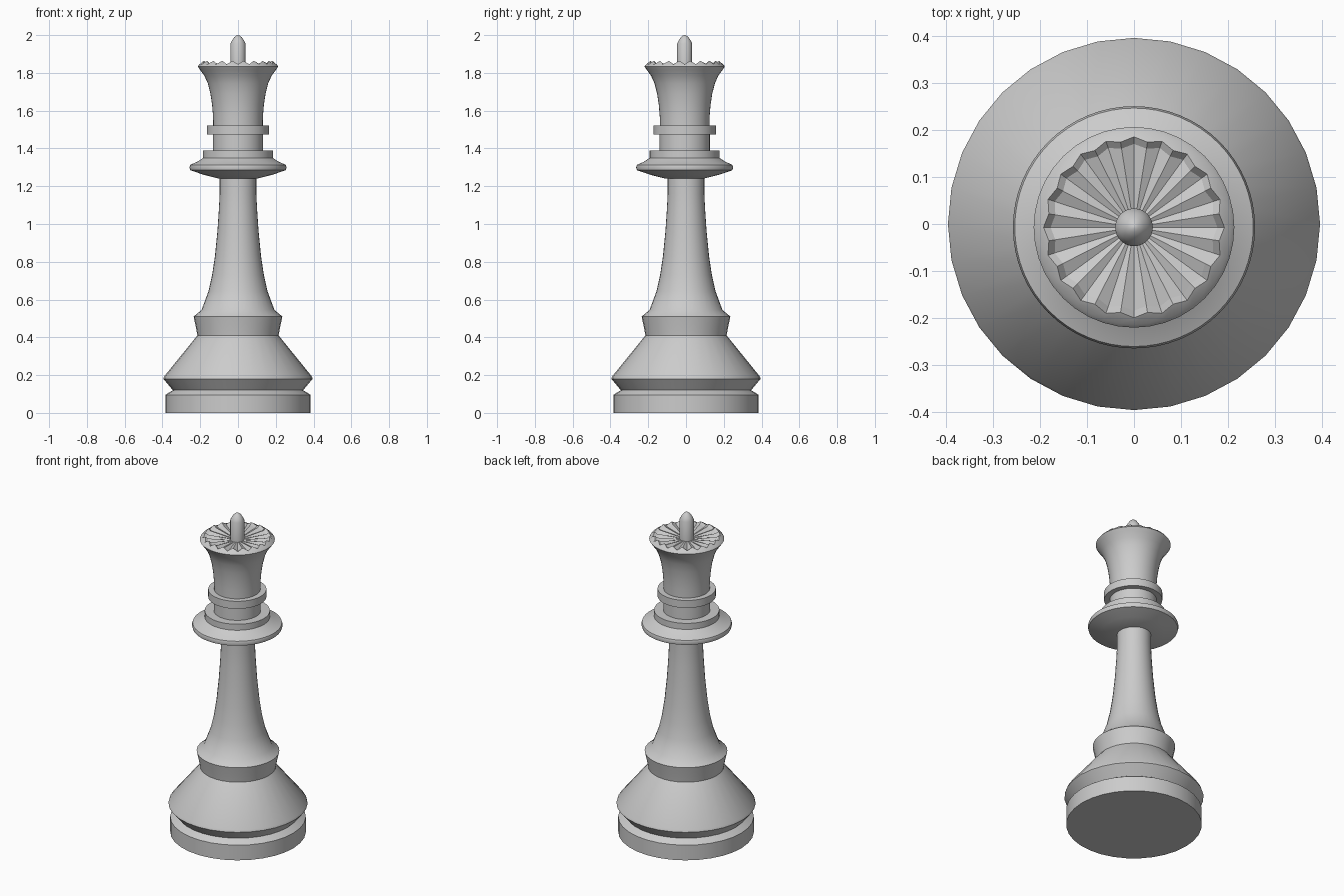
import bpy, bmesh
from math import sin, cos, pi, radians

if "Cube" in bpy.data.objects:
    bpy.data.objects.remove(bpy.data.objects["Cube"])

UPPER_Y = -0.007  # the upper parts sit slightly forward of the base


def finish(bm, name, angle):
    bmesh.ops.remove_doubles(bm, verts=bm.verts, dist=1e-5)
    bmesh.ops.recalc_face_normals(bm, faces=bm.faces)
    mesh = bpy.data.meshes.new(name)
    bm.to_mesh(mesh)
    bm.free()
    ob = bpy.data.objects.new(name, mesh)
    bpy.context.collection.objects.link(ob)
    bpy.ops.object.select_all(action='DESELECT')
    ob.select_set(True)
    bpy.context.view_layer.objects.active = ob
    bpy.ops.object.shade_smooth_by_angle(angle=radians(angle))
    return ob


def lathe(name, profile, sides, y=0.0, wave=None, angle=35):
    """Revolve (radius, z) points; wave(row, side) may offset each point."""
    bm = bmesh.new()
    rings = []
    for j, (r, z) in enumerate(profile):
        ring = []
        for i in range(sides):
            dr, dz = wave(j, i) if wave else (0, 0)
            a = 2 * pi * i / sides
            ring.append(bm.verts.new(((r + dr) * cos(a), y + (r + dr) * sin(a), z + dz)))
        rings.append(ring)
    for lo, hi in zip(rings, rings[1:]):
        for i in range(sides):
            k = (i + 1) % sides
            bm.faces.new((lo[i], lo[k], hi[k], hi[i]))
    bm.faces.new(rings[0][::-1])
    bm.faces.new(rings[-1])
    return finish(bm, name, angle)


# Foot, skirt and tapering stem
lathe("base_and_stem", [
    (0.385, 0), (0.385, 0.095), (0.378, 0.1), (0.345, 0.12), (0.395, 0.18),
    (0.391, 0.193), (0.215, 0.41), (0.222, 0.45), (0.235, 0.51), (0.193, 0.545),
    (0.156, 0.645), (0.137, 0.73), (0.122, 0.83), (0.109, 0.96),
    (0.101, 1.08), (0.097, 1.16), (0.097, 1.26)], 32)

# Wide collar with a step on top
lathe("collar", [
    (0.10, 1.24), (0.18, 1.26), (0.253, 1.285), (0.257, 1.3), (0.253, 1.313),
    (0.215, 1.33), (0.185, 1.35), (0.185, 1.388), (0.13, 1.388)], 64, UPPER_Y)

# Neck and narrow ring
lathe("neck", [(0.133, 1.37), (0.133, 1.49)], 64, UPPER_Y)
lathe("neck_ring", [(0.165, 1.475), (0.165, 1.522)], 64, UPPER_Y)

# Flared head; rim is notched and the top is a pleated dish
points = 20
rim_row = 9


def notches(row, side):
    valley = side % 2 == 0
    if row == rim_row:
        return (0.009, -0.018) if valley else (0, 0)
    if row == rim_row + 1:
        return (0.005, -0.014) if valley else (-0.003, 0)
    return (0, 0)


crown = lathe("crown", [
    (0.131, 1.5), (0.132, 1.57), (0.137, 1.63), (0.146, 1.69), (0.160, 1.745),
    (0.178, 1.785), (0.200, 1.815), (0.213, 1.834), (0.206, 1.843),
    (0.183, 1.864), (0.172, 1.852), (0.035, 1.833)],
    points * 2, UPPER_Y, notches)
for p in crown.data.polygons:
    if p.center.z > 1.83 and p.normal.z > 0.2 and p.center.to_2d().length < 0.187:
        p.use_smooth = False

# Centre finial with rounded tip
lathe("finial", [
    (0.040, 1.825), (0.040, 1.955), (0.031, 1.973), (0.021, 1.988),
    (0.010, 1.997), (0.002, 2.0)], 32, UPPER_Y)
